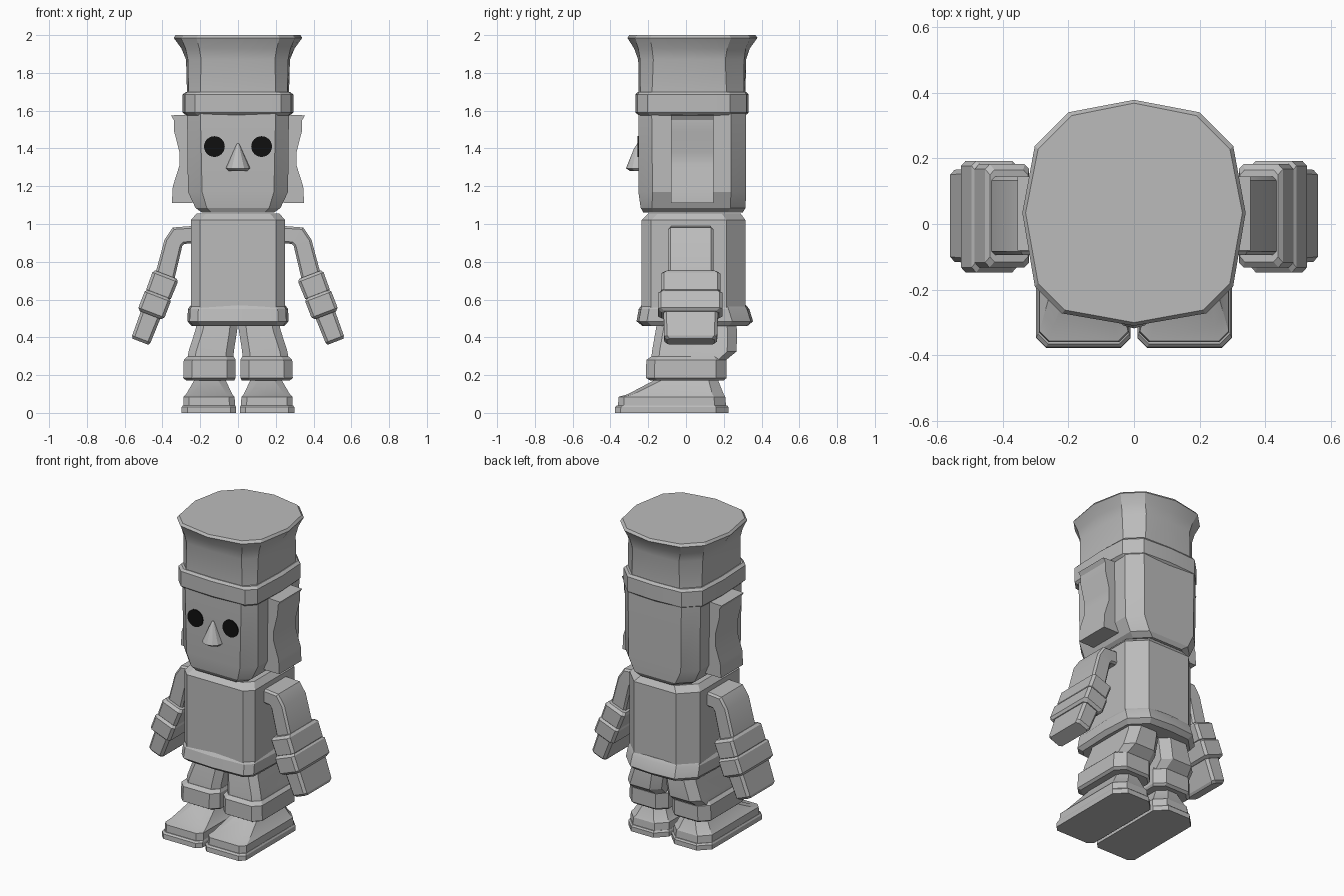
import bpy, bmesh, math
from mathutils import Vector

if "Cube" in bpy.data.objects:
    bpy.data.objects.remove(bpy.data.objects["Cube"])


def material(name, value):
    m = bpy.data.materials.new(name)
    m.diffuse_color = (value, value, value, 1)
    m.use_nodes = True
    m.node_tree.nodes["Principled BSDF"].inputs["Base Color"].default_value = m.diffuse_color
    return m


GREY = material("stone grey", 0.5)
BLACK = material("eye black", 0.005)


def finish(name, bm, mat=GREY):
    bmesh.ops.recalc_face_normals(bm, faces=bm.faces[:])
    me = bpy.data.meshes.new(name)
    bm.to_mesh(me)
    bm.free()
    me.materials.append(mat)
    ob = bpy.data.objects.new(name, me)
    bpy.context.collection.objects.link(ob)
    bpy.ops.object.select_all(action='DESELECT')
    ob.select_set(True)
    bpy.context.view_layer.objects.active = ob
    bpy.ops.object.shade_smooth_by_angle(angle=math.radians(20))
    return ob


def outline(x0, x1, y0, y1, cf, cb, b=0.0):
    """Chamfered box outline; b makes the side middles bulge."""
    xm, ym = (x0 + x1) / 2, (y0 + y1) / 2
    pts = [(x0 + cf, y0 + b), (xm, y0), (x1 - cf, y0 + b), (x1 - b, y0 + cf),
           (x1, ym), (x1 - b, y1 - cb), (x1 - cb, y1 - b), (xm, y1),
           (x0 + cb, y1 - b), (x0 + b, y1 - cb), (x0, ym), (x0 + b, y0 + cf)]
    if b == 0:
        pts = [p for i, p in enumerate(pts) if i not in (1, 4, 7, 10)]
    return pts


def loft(name, rings, mat=GREY):
    bm = bmesh.new()
    rows = [[bm.verts.new(p) for p in r] for r in rings]
    n = len(rows[0])
    for a, c in zip(rows, rows[1:]):
        for i in range(n):
            j = (i + 1) % n
            bm.faces.new((a[i], a[j], c[j], c[i]))
    bm.faces.new(rows[0])
    bm.faces.new(rows[-1])
    return finish(name, bm, mat)


def stack(name, secs):
    """Each section: z, x0, x1, y0, y1, front chamfer, back chamfer, bulge."""
    return loft(name, [[(x, y, s[0]) for x, y in outline(*s[1:])] for s in secs])


def body(name, secs):
    return stack(name, [(s[0], -s[1], *s[1:]) for s in secs])


def mirror(ob):
    me = ob.data.copy()
    bm = bmesh.new()
    bm.from_mesh(me)
    for v in bm.verts:
        v.co.x *= -1
    bmesh.ops.reverse_faces(bm, faces=bm.faces[:])
    bm.to_mesh(me)
    bm.free()
    twin = bpy.data.objects.new("left_" + ob.name, me)
    bpy.context.collection.objects.link(twin)
    ob.name = "right_" + ob.name


# Torso and flared hem
body("torso", [(0.48, .25, -.235, .315, .05, .10, 0),
               (1.02, .25, -.235, .315, .05, .10, 0),
               (1.055, .22, -.20, .29, .05, .10, 0)])
body("hem", [(0.46, .245, -.23, .325, .05, .10, .008),
             (0.485, .268, -.262, .355, .055, .11, .012),
             (0.55, .265, -.25, .335, .055, .11, .012),
             (0.57, .25, -.235, .318, .05, .10, .008)])

# Head with tapered chin
body("head", [(1.06, .19, -.225, .30, .05, .08, 0),
              (1.085, .225, -.24, .315, .06, .08, 0),
              (1.17, .265, -.252, .318, .075, .08, 0),
              (1.62, .27, -.252, .318, .07, .08, 0)])

# Hat: band, tube and flared crown
body("hat_band", [(1.575, .275, -.25, .315, .06, .09, .008),
                  (1.59, .293, -.268, .332, .065, .10, .012),
                  (1.685, .293, -.268, .332, .065, .10, .012),
                  (1.70, .275, -.255, .318, .06, .09, .008)])
body("hat_crown", [(1.69, .27, -.25, .315, .07, .10, .008),
                   (1.87, .275, -.253, .318, .08, .11, .010),
                   (1.93, .30, -.275, .338, .095, .12, .022),
                   (1.985, .34, -.31, .378, .12, .14, .038),
                   (2.0, .33, -.30, .368, .12, .14, .038)])

# Nose: rounded low-poly cone
nose = []
for z, rx, ry in [(1.28, .05, .045), (1.295, .065, .068), (1.40, .018, .025), (1.425, .006, .008)]:
    nose.append([(rx * math.cos(a), -.25 + ry * math.sin(a), z)
                 for a in (i * math.tau / 12 for i in range(12))])
loft("nose", nose)

# Eyes: thin discs
eye = loft("eye", [[(.125 + .055 * math.cos(i * math.tau / 24), y,
                     1.41 + .055 * math.sin(i * math.tau / 24)) for i in range(24)]
                   for y in (-.258, -.251)], BLACK)
mirror(eye)

# Ear flaps: waved profile extruded front to back
flap = [(.24, 1.11), (.35, 1.11), (.345, 1.20), (.31, 1.31), (.31, 1.38),
        (.338, 1.49), (.34, 1.55), (.355, 1.575), (.24, 1.58)]
ear = loft("ear_flap", [[(x, y, z) for x, z in flap] for y in (-.08, .145)])
mirror(ear)

# Arms: sections swept along a slanted axis from the hand tip up
TIP = Vector((.517, 0, .377))
TILT = math.radians(21)
UP = Vector((-math.sin(TILT), 0, math.cos(TILT)))


def cross(c, ang, h, y0, y1, ch):
    u = Vector((math.cos(ang), 0, math.sin(ang)))
    return [c + u * p + Vector((0, q, 0)) for p, q in outline(-h, h, y0, y1, ch, ch)]


def limb(name, secs):
    return loft(name, [cross(TIP + UP * t, TILT, h, y0, y1, .015) for t, h, y0, y1 in secs])


hand = limb("hand", [(0, .045, -.10, .15), (.015, .052, -.115, .165),
                     (.19, .056, -.12, .17)])
glove = limb("glove_cuff", [(.15, .06, -.13, .175), (.165, .074, -.147, .192),
                            (.255, .074, -.147, .192), (.27, .064, -.13, .175)])
cuff = limb("sleeve_cuff", [(.26, .062, -.125, .172), (.27, .070, -.132, .182),
                            (.365, .072, -.132, .182), (.38, .062, -.115, .165)])
arm = loft("arm", [cross(TIP + UP * .35, TILT, .053, -.095, .145, .012),
                   cross(Vector((.342, 0, .90)), TILT, .050, -.095, .145, .012),
                   cross(Vector((.315, 0, .938)), math.radians(55), .053, -.095, .145, .012),
                   cross(Vector((.22, 0, .945)), math.radians(90), .046, -.09, .14, .012)])
for part in (hand, glove, cuff, arm):
    mirror(part)

# Legs: thigh, knee band, shoe and sole
thigh = stack("thigh", [(.27, .025, .27, -.185, .20, .04, .04, 0),
                        (.325, .022, .262, -.18, .268, .04, .05, 0),
                        (.44, .004, .225, -.16, .27, .04, .05, 0),
                        (.50, .002, .215, -.15, .26, .04, .05, 0)])
band = stack("trouser_cuff", [(.172, .02, .275, -.19, .20, .04, .05, 0),
                              (.185, .012, .29, -.212, .215, .045, .055, 0),
                              (.28, .012, .287, -.21, .215, .045, .055, 0),
                              (.298, .022, .268, -.185, .20, .04, .05, 0)])
shoe = stack("shoe", [(.035, .015, .29, -.36, .212, .03, .06, 0),
                      (.085, .018, .288, -.357, .208, .03, .06, 0),
                      (.098, .03, .275, -.31, .20, .03, .06, 0),
                      (.172, .065, .232, -.17, .17, .04, .05, 0),
                      (.20, .065, .232, -.17, .17, .04, .05, 0)])
sole = stack("sole", [(0, .01, .298, -.377, .225, .03, .065, 0),
                      (.03, .01, .298, -.375, .225, .03, .065, 0),
                      (.04, .015, .292, -.365, .218, .03, .065, 0)])
for part in (thigh, band, shoe, sole):
    mirror(part)
